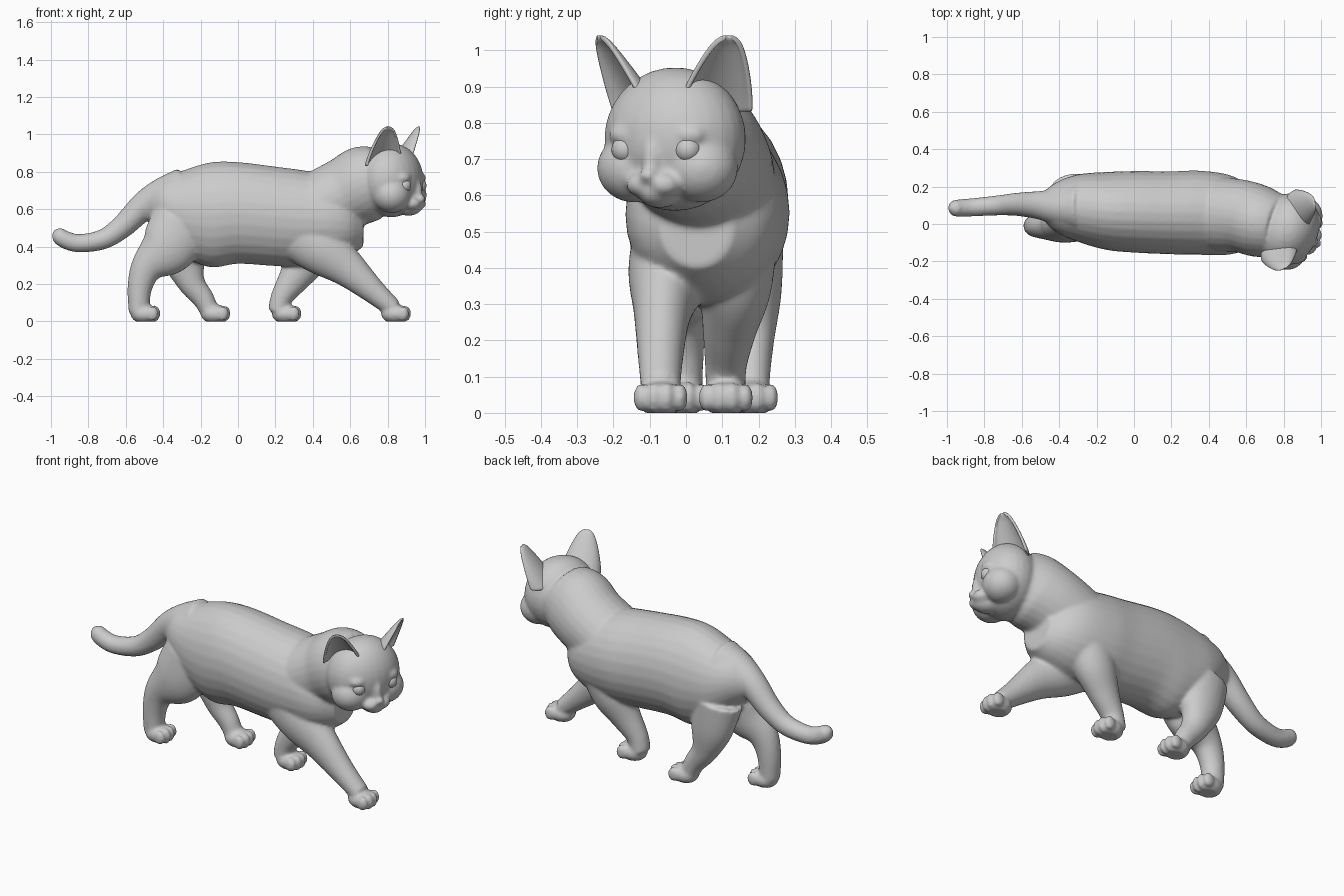
import bpy, bmesh, math
from mathutils import Vector, Matrix

if "Cube" in bpy.data.objects:
    bpy.data.objects.remove(bpy.data.objects["Cube"])

Y = Vector((0, 1, 0))
YAW = math.radians(-25)
HEAD = Vector((0.82, -0.03, 0.755))


def head_point(f, l, z):
    return HEAD + Matrix.Rotation(YAW, 3, 'Z') @ Vector((f, l, z))


def catmull(rows, n=6):
    out = []
    for i in range(len(rows) - 1):
        p = [rows[max(0, min(len(rows) - 1, i + k))] for k in (-1, 0, 1, 2)]
        for s in range(n):
            t = s / n
            out.append([0.5 * (2 * b + (c - a) * t + (2 * a - 5 * b + 4 * c - d) * t * t
                               + (3 * b - a - 3 * c + d) * t ** 3) for a, b, c, d in zip(*p)])
    return out + [list(rows[-1])]


def tube(bm, rows, straight=False, seg=28):
    """Loft ellipses (x, y, z, side radius, up radius) along a path."""
    rows = catmull([r if len(r) == 5 else (*r, r[3]) for r in rows])
    pts = [Vector(r[:3]) for r in rows]
    rings = []
    for i, r in enumerate(rows):
        t = (pts[min(i + 1, len(pts) - 1)] - pts[max(i - 1, 0)]).normalized()
        if straight:
            t = Vector((1, 0, 0))
        side = (Y - t * t.y).normalized()
        up = t.cross(side)
        rings.append([bm.verts.new(pts[i] + side * max(r[3], .005) * math.cos(a) + up * max(r[4], .005) * math.sin(a))
                      for a in (2 * math.pi * k / seg for k in range(seg))])
    for a, b in zip(rings, rings[1:]):
        for k in range(seg):
            j = (k + 1) % seg
            bm.faces.new((a[k], a[j], b[j], b[k]))
    bm.faces.new(rings[0][::-1])
    bm.faces.new(rings[-1])


def ball(bm, c, radii, yaw=0.0):
    m = Matrix.Translation(c) @ Matrix.Rotation(yaw, 4, 'Z') @ Matrix.Diagonal((*radii, 1))
    bmesh.ops.create_uvsphere(bm, u_segments=28, v_segments=18, radius=1, matrix=m)


def finish(bm, name):
    bmesh.ops.recalc_face_normals(bm, faces=bm.faces)
    me = bpy.data.meshes.new(name)
    bm.to_mesh(me)
    bm.free()
    ob = bpy.data.objects.new(name, me)
    bpy.context.collection.objects.link(ob)
    for p in me.polygons:
        p.use_smooth = True
    return ob


bm = bmesh.new()
# torso
tube(bm, [(-.52, .10, .62, .04, .05), (-.42, .09, .62, .13, .14), (-.30, .085, .58, .18, .225),
          (-.15, .07, .57, .208, .28), (0, .065, .58, .218, .272), (.2, .06, .562, .222, .266),
          (.35, .06, .55, .225, .258), (.5, .05, .545, .215, .235), (.6, .04, .53, .175, .18),
          (.67, .03, .51, .10, .11)], straight=True)
# neck
tube(bm, [(.36, .055, .58, .20, .17), (.46, .05, .625, .20, .19), (.58, .04, .685, .195, .195),
          (.68, .01, .735, .19, .205), (.76, -.01, .76, .17, .18)])
# tail
tube(bm, [(-.30, .09, .69, .13), (-.40, .09, .67, .10), (-.50, .10, .62, .077), (-.615, .105, .51, .063),
          (-.72, .10, .44, .054), (-.85, .09, .418, .049), (-.93, .085, .44, .047),
          (-.965, .085, .468, .04), (-.985, .085, .485, .012)])
# legs
legs = [
    [(.36, -.03, .46, .12, .16), (.46, -.05, .38, .11, .14), (.59, -.065, .28, .08, .10),
     (.72, -.07, .165, .064, .068), (.83, -.07, .07, .055, .05)],
    [(.42, .13, .44, .12, .12), (.37, .135, .34, .10, .115), (.30, .12, .23, .075, .085),
     (.235, .11, .13, .058, .06), (.215, .11, .05, .055, .055)],
    [(-.30, .01, .52, .10, .17), (-.38, -.005, .39, .095, .15), (-.485, -.01, .29, .07, .09),
     (-.525, -.01, .18, .06, .066), (-.53, -.01, .05, .055, .055)],
    [(-.31, .16, .50, .11, .15), (-.29, .18, .34, .085, .12), (-.25, .18, .21, .065, .075),
     (-.185, .18, .12, .054, .058), (-.15, .18, .05, .05, .05)]]
for rows in legs:
    tube(bm, rows)
# paws with four toes
for x, y in ((.85, -.07), (.265, .11), (-.49, -.01), (-.115, .18)):
    ball(bm, (x - .01, y, .04), (.075, .066, .052))
    for k in (-1.5, -.5, .5, 1.5):
        ball(bm, (x + .05 - .012 * abs(k), y + k * .036, .042), (.032, .021, .046 - .004 * abs(k)))
# skull, cheeks, muzzle, chin, nose
ball(bm, head_point(0, 0, 0), (.165, .202, .198), YAW)
ball(bm, head_point(.10, 0, -.145), (.075, .06, .045), YAW)
ball(bm, head_point(.13, 0, -.06), (.05, .035, .085), YAW)
ball(bm, head_point(.178, 0, -.10), (.02, .026, .018), YAW)
for s in (-1, 1):
    ball(bm, head_point(.05, s * .10, -.08), (.10, .105, .095), YAW)
    ball(bm, head_point(.135, s * .034, -.125), (.05, .046, .036), YAW)
    ball(bm, head_point(.10, s * .095, .012), (.055, .055, .035), YAW)
body = finish(bm, "cat_body")

# fuse the parts into one smooth skin
rem = body.modifiers.new("fuse", 'REMESH')
rem.mode = 'VOXEL'
rem.voxel_size = 0.0095
rem.use_smooth_shade = True
smooth = body.modifiers.new("soften", 'SMOOTH')
smooth.factor = 0.5
smooth.iterations = 7
bpy.context.view_layer.objects.active = body
for m in ("fuse", "soften"):
    bpy.ops.object.modifier_apply(modifier=m)
# flat soles
for v in body.data.vertices:
    v.co.z = max(v.co.z, 0)

for s, label in ((-1, "near"), (1, "far")):
    # eye
    bm = bmesh.new()
    ball(bm, head_point(.122, s * .096, -.028), (.036, .037, .037), YAW)
    finish(bm, label + "_eye")
    # cupped ear, opening outward and forward
    bm = bmesh.new()
    base, tip = head_point(.015, s * .125, .075), head_point(.075, s * .198, .285)
    yaw = YAW + s * math.radians(38)
    face = Vector((math.cos(yaw), math.sin(yaw), 0))
    across = Vector((-math.sin(yaw), math.cos(yaw), 0))
    rows = []
    for i in range(15):
        v = i / 14
        w = .098 * math.sqrt(1 - v ** 1.7) * (1 - .3 * v) + .006
        c = base.lerp(tip, v)
        rows.append([bm.verts.new(c + across * w * math.sin(a) - face * w * .75 * math.cos(a) * (1 - .4 * v))
                     for a in (math.radians(-95 + 190 * k / 16) for k in range(17))])
    for a, b in zip(rows, rows[1:]):
        for k in range(16):
            bm.faces.new((a[k], a[k + 1], b[k + 1], b[k]))
    ear = finish(bm, label + "_ear")
    sol = ear.modifiers.new("thickness", 'SOLIDIFY')
    sol.thickness = .014
    sol.offset = 0
    sub = ear.modifiers.new("round", 'SUBSURF')
    sub.levels = sub.render_levels = 1
